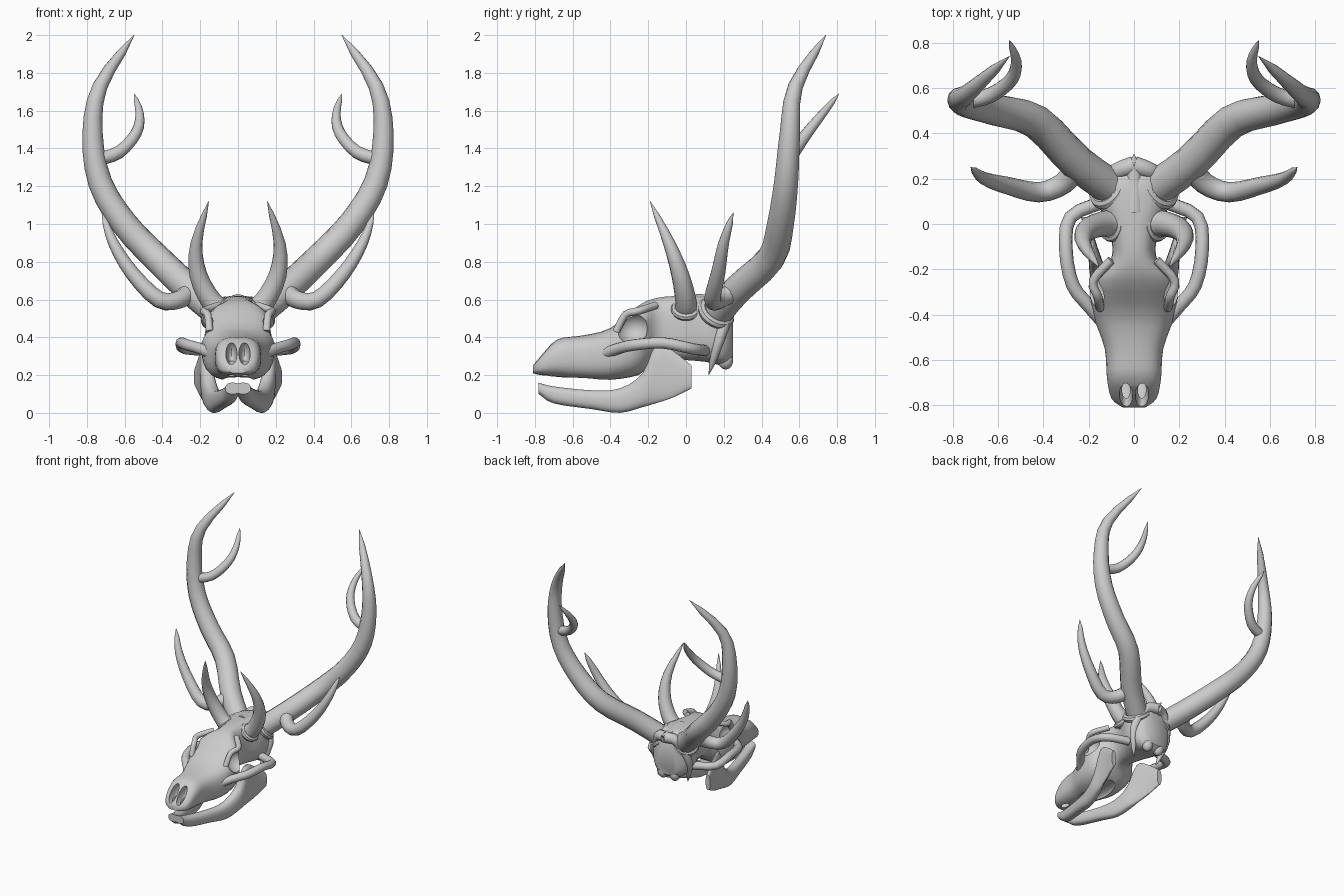
import bpy
import bmesh
import math
from mathutils import Vector

if "Cube" in bpy.data.objects:
    bpy.data.objects.remove(bpy.data.objects["Cube"], do_unlink=True)

bone = bpy.data.materials.new("bone_grey")
bone.use_nodes = True
bone.diffuse_color = (.6, .6, .6, 1)
bone.node_tree.nodes["Principled BSDF"].inputs["Base Color"].default_value = bone.diffuse_color


def activate(obj):
    bpy.ops.object.select_all(action='DESELECT')
    obj.select_set(True)
    bpy.context.view_layer.objects.active = obj


def link_new(name, data):
    obj = bpy.data.objects.new(name, data)
    bpy.context.collection.objects.link(obj)
    activate(obj)
    return obj


def finish(obj, mirror=True):
    """Colour, smooth and optionally mirror a part across the middle plane."""
    activate(obj)
    obj.data.materials.clear()
    obj.data.materials.append(bone)
    bpy.ops.object.transform_apply(location=True, rotation=True, scale=True)
    bpy.ops.object.shade_smooth_by_angle(angle=math.radians(40))
    if mirror:
        obj.modifiers.new("mirror", 'MIRROR').use_mirror_merge = False


def smooth_path(keys, steps=3):
    """Samples of a smooth curve that passes through every key."""
    keys = [Vector(key) for key in keys]
    padded = [keys[0] * 2 - keys[1]] + keys + [keys[-1] * 2 - keys[-2]]
    samples = []
    for before, start, end, after in zip(padded, padded[1:], padded[2:], padded[3:]):
        enter, leave = (end - before) / 2, (after - start) / 2
        for step in range(steps):
            t = step / steps
            blend = t * t * (3 - 2 * t)
            samples.append(start.lerp(end, blend)
                           + enter * t * (1 - t) ** 2 - leave * t * t * (1 - t))
    return samples + [keys[-1]]


def tube(name, keys, thick, fade=0, mirror=True):
    """Round tube along a smooth path; fade sets how it narrows to a point."""
    path = smooth_path(keys)
    curve = bpy.data.curves.new(name, 'CURVE')
    curve.dimensions = '3D'
    curve.bevel_depth = thick
    curve.bevel_resolution = 4
    curve.use_fill_caps = True
    spline = curve.splines.new('POLY')
    spline.points.add(len(path) - 1)
    for index, (point, position) in enumerate(zip(spline.points, path)):
        t = index / (len(path) - 1)
        point.co = (*position, 1)
        point.radius = max((1 - t ** 1.8) ** fade, .02)
    link_new(name, curve)
    bpy.ops.object.convert(target='MESH')
    finish(bpy.context.view_layer.objects.active, mirror)


def loft(name, keys, power, splay=0, count=28):
    """Rounded-box sections from keys of (y, half width, top, bottom)."""
    bm = bmesh.new()
    loops = []
    # Four-part keys are split into two pairs so each can be smoothed as a vector
    for y, width, top, bottom in smooth_path(keys):
        middle, half = (top + bottom) / 2, (top - bottom) / 2
        loop = []
        for index in range(count):
            angle = math.tau * (index + .5) / count
            across, up = (math.copysign(abs(v) ** (2 / power), v)
                          for v in (math.cos(angle), math.sin(angle)))
            loop.append(bm.verts.new((splay * (y + .9) + width * across, y, middle + half * up)))
        loops.append(loop)
    for front, back in zip(loops, loops[1:]):
        for index in range(count):
            following = (index + 1) % count
            bm.faces.new((front[index], front[following], back[following], back[index]))
    bm.faces.new(loops[0])
    bm.faces.new(loops[-1])
    bmesh.ops.recalc_face_normals(bm, faces=bm.faces)
    mesh = bpy.data.meshes.new(name)
    bm.to_mesh(mesh)
    bm.free()
    return link_new(name, mesh)


def ball(name, centre, radii):
    bpy.ops.mesh.primitive_uv_sphere_add(segments=24, ring_count=14, location=centre)
    obj = bpy.context.object
    obj.name = name
    obj.scale = radii
    return obj


def carve(target, centre, radii, sides=(1, -1)):
    """Hollow out an ellipsoid, on both sides by default."""
    x, y, z = centre
    for side in sides:
        cutter = ball("cutter", (x * side, y, z), radii)
        cutter.hide_render = True
        activate(target)
        hollow = target.modifiers.new("hollow", 'BOOLEAN')
        hollow.operation = 'DIFFERENCE'
        hollow.solver = 'EXACT'
        hollow.object = cutter
        bpy.ops.object.modifier_apply(modifier=hollow.name)
        bpy.data.objects.remove(cutter, do_unlink=True)


def burr(name, centre, axis, major, minor):
    """Knobbly ring around the foot of a horn."""
    turn = Vector(axis).to_track_quat('Z', 'Y').to_euler()
    bpy.ops.mesh.primitive_torus_add(major_radius=major, minor_radius=minor, major_segments=20,
                                     minor_segments=8, location=centre, rotation=turn)
    bpy.context.object.name = name
    finish(bpy.context.object)


# Skull from snout tip to back, with sockets, nostrils and palate hollowed out
skull = loft("skull", [
    (-.81, .05, .25, .21), (-.77, .1, .3, .2), (-.68, .12, .39, .19), (-.55, .13, .41, .18),
    (-.4, .18, .45, .17), (-.25, .19, .57, .2), (-.15, .1, .61, .28), (-.03, .11, .62, .28),
    (.1, .16, .62, .27), (.2, .15, .61, .25), (.25, .09, .56, .28)], power=2.8)
carve(skull, centre=(.23, -.28, .45), radii=(.12, .1, .09))
carve(skull, centre=(.035, -.77, .32), radii=(.03, .1, .07))
carve(skull, centre=(.035, -.73, .22), radii=(.02, .04, .12))
carve(skull, centre=(0, -.4, .17), radii=(.08, .3, .04), sides=(1,))
finish(skull, mirror=False)

# Cheek arches, brow rims and ridges at the back of the skull
tube("cheek_arches", [(.13, -.44, .31), (.2, -.36, .34), (.27, -.27, .36), (.3, -.12, .37),
                      (.28, .03, .34), (.13, .1, .33)], thick=.03)
tube("brow_rims", [(.15, -.37, .43), (.16, -.32, .52), (.18, -.25, .54), (.1, -.16, .57)],
     thick=.02)
tube("occipital_crest", [(0, .05, .58), (0, .2, .58), (0, .31, .61)],
     thick=.05, fade=.8, mirror=False)
tube("nuchal_ridges", [(0, .26, .58), (.08, .23, .56), (.15, .18, .4), (.1, .12, .2)],
     thick=.04, fade=.5)
finish(ball("occipital_condyles", centre=(.05, .21, .28), radii=(.04, .04, .05)))

# Lower jaw, both halves spreading apart towards the back
finish(loft("lower_jaw", [
    (-.78, .04, .16, .1), (-.7, .04, .14, .05), (-.5, .04, .12, .02), (-.35, .04, .13, 0),
    (-.23, .04, .21, .03), (-.16, .03, .36, .05), (-.07, .02, .33, .08), (.03, .02, .25, .13)],
    power=2.4, splay=.23))

# Short front horns
tube("front_horns", [(.07, 0, .53), (.14, 0, .59), (.21, -.03, .73), (.22, -.09, .9),
                     (.155, -.19, 1.12)], thick=.06, fade=.7)
burr("front_horn_burrs", centre=(.1, 0, .55), axis=(1, 0, 1), major=.06, minor=.02)

# Main antlers with their two tines
tube("antler_beams", [(.07, .14, .5), (.25, .27, .65), (.43, .45, .82), (.6, .5, 1),
                      (.73, .53, 1.22), (.77, .55, 1.48), (.73, .58, 1.73), (.55, .74, 2)],
     thick=.08, fade=.5)
burr("antler_burrs", centre=(.11, .16, .53), axis=(.6, .4, .6), major=.08, minor=.025)
tube("lower_tines", [(.25, .26, .65), (.31, .18, .6), (.42, .14, .6), (.56, .17, .74),
                     (.66, .2, .9), (.72, .25, 1.06)], thick=.05, fade=.5)
tube("upper_tines", [(.75, .54, 1.34), (.63, .57, 1.38), (.54, .64, 1.48), (.52, .72, 1.58),
                     (.55, .81, 1.69)], thick=.036, fade=.5)
